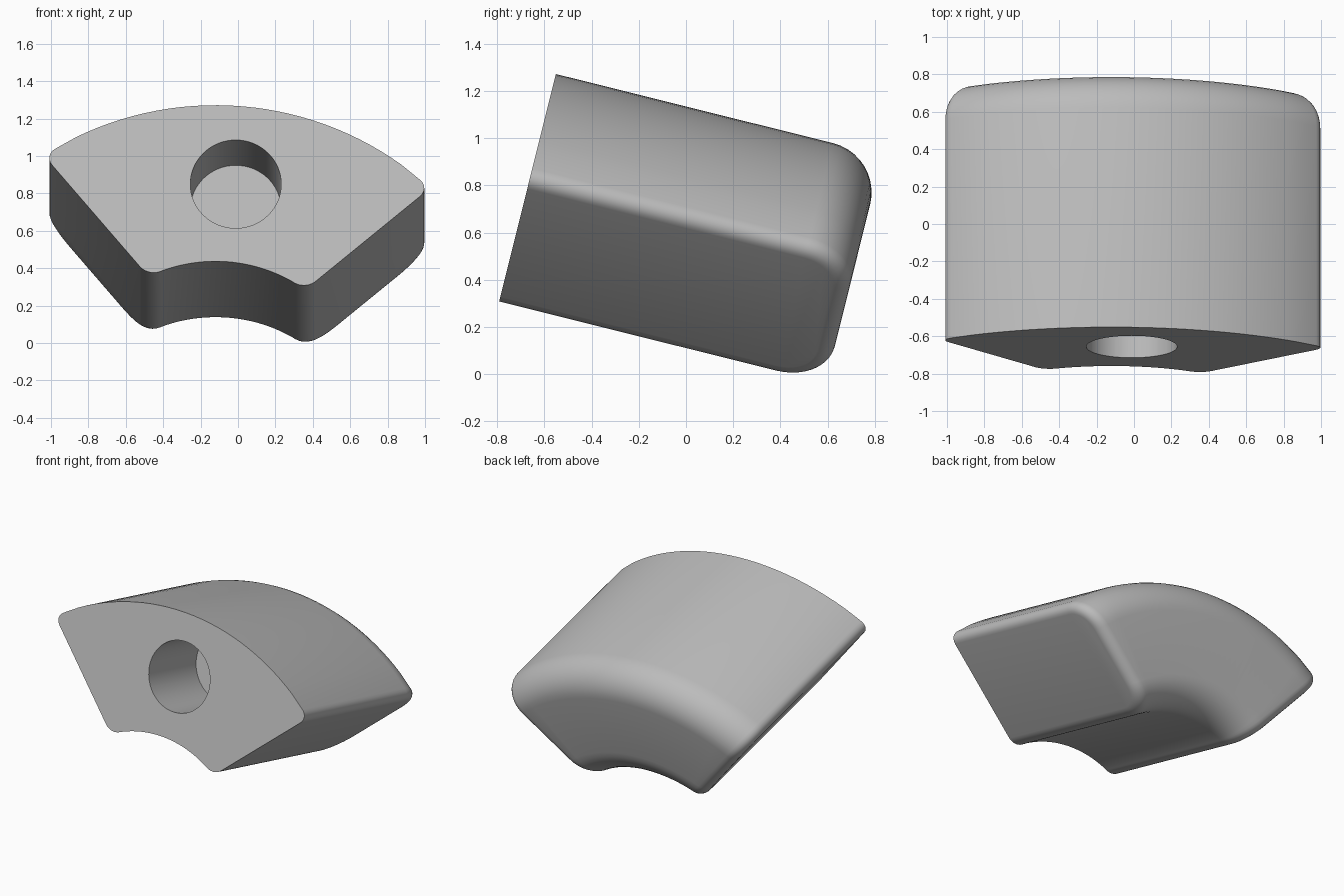
import bpy, bmesh
from math import sin, cos, asin, pi, radians
from mathutils import Matrix, Vector

if "Cube" in bpy.data.objects:
    bpy.data.objects.remove(bpy.data.objects["Cube"])

INNER, OUTER, DEPTH = 0.81, 1.67, 1.425   # arc radii and length along the axis
BACK_FILLET, SIDE_FILLET = 0.215, 0.07
SIDE_OFFSET = 0.192                       # distance of the side walls from the arc axis
TILT, ROLL = radians(14), radians(5)

grey = bpy.data.materials.new("plain grey")
grey.use_nodes = True
grey.diffuse_color = (0.5, 0.5, 0.5, 1)
grey.node_tree.nodes["Principled BSDF"].inputs["Base Color"].default_value = (0.5, 0.5, 0.5, 1)


def section():
    """Radius and depth points of the wall section, rounded at the back."""
    pts = [(INNER, 0), (OUTER, 0)]
    steps = 10
    for centre, start in ((OUTER - BACK_FILLET, 0), (INNER + BACK_FILLET, pi / 2)):
        for i in range(steps + 1):
            a = start + pi / 2 * i / steps
            pts.append((centre + BACK_FILLET * cos(a), DEPTH - BACK_FILLET + BACK_FILLET * sin(a)))
    return pts


def place(p, s, b):
    """Across, depth and radial position to the tilted pose."""
    x = -0.12 + p * cos(ROLL) + b * sin(ROLL)
    v = -0.36 - p * sin(ROLL) + b * cos(ROLL)
    return Vector((x, -0.868 + v * sin(TILT) + s * cos(TILT), v * cos(TILT) - s * sin(TILT)))


# Curved block: section swept around the arc axis between two slanted side walls
bm = bmesh.new()
sweep = [-1] + [-0.82 + 1.64 * i / 28 for i in range(29)] + [1]
rings = []
for t in sweep:
    ring = []
    for rho, s in section():
        a = t * (pi / 4 - asin(SIDE_OFFSET / rho))
        ring.append(bm.verts.new(place(rho * sin(a), s, rho * cos(a))))
    rings.append(ring)
n = len(rings[0])
for r0, r1 in zip(rings, rings[1:]):
    for i in range(n):
        j = (i + 1) % n
        bm.faces.new((r0[i], r0[j], r1[j], r1[i]))
bm.faces.new(rings[0])
bm.faces.new(rings[-1])
bmesh.ops.recalc_face_normals(bm, faces=bm.faces)

# Rounded side wall edges, leaving the front edge crisp
edges = [bm.edges.get((ring[i], ring[(i + 1) % n]))
         for ring in (rings[0], rings[-1]) for i in range(1, n)]
bmesh.ops.bevel(bm, geom=edges, offset=SIDE_FILLET, segments=6, profile=0.5,
                affect='EDGES', clamp_overlap=False)
mesh = bpy.data.meshes.new("curved_block")
bm.to_mesh(mesh)
bm.free()
block = bpy.data.objects.new("curved_block", mesh)
bpy.context.collection.objects.link(block)
mesh.materials.append(grey)

# Blind round hole in the front face
hole_depth = 0.56
middle = place(0, 0, (INNER + OUTER) / 2)
bpy.ops.mesh.primitive_cylinder_add(vertices=64, radius=0.243, depth=2 * hole_depth,
                                    location=middle, rotation=(pi / 2 - TILT, 0, 0))
cutter = bpy.context.object
cutter.name = "hole_cutter"
axis = place(0, 1, 0) - place(0, 0, 0)
cutter.rotation_euler = axis.to_track_quat('Z', 'Y').to_euler()
cutter.hide_render = True
cutter.data.materials.append(grey)
cut = block.modifiers.new("hole", 'BOOLEAN')
cut.operation = 'DIFFERENCE'
cut.solver = 'EXACT'
cut.object = cutter

bpy.ops.object.select_all(action='DESELECT')
block.select_set(True)
bpy.context.view_layer.objects.active = block
bpy.ops.object.modifier_apply(modifier=cut.name)
bpy.data.objects.remove(cutter)
bpy.ops.object.shade_smooth_by_angle(angle=radians(35))
